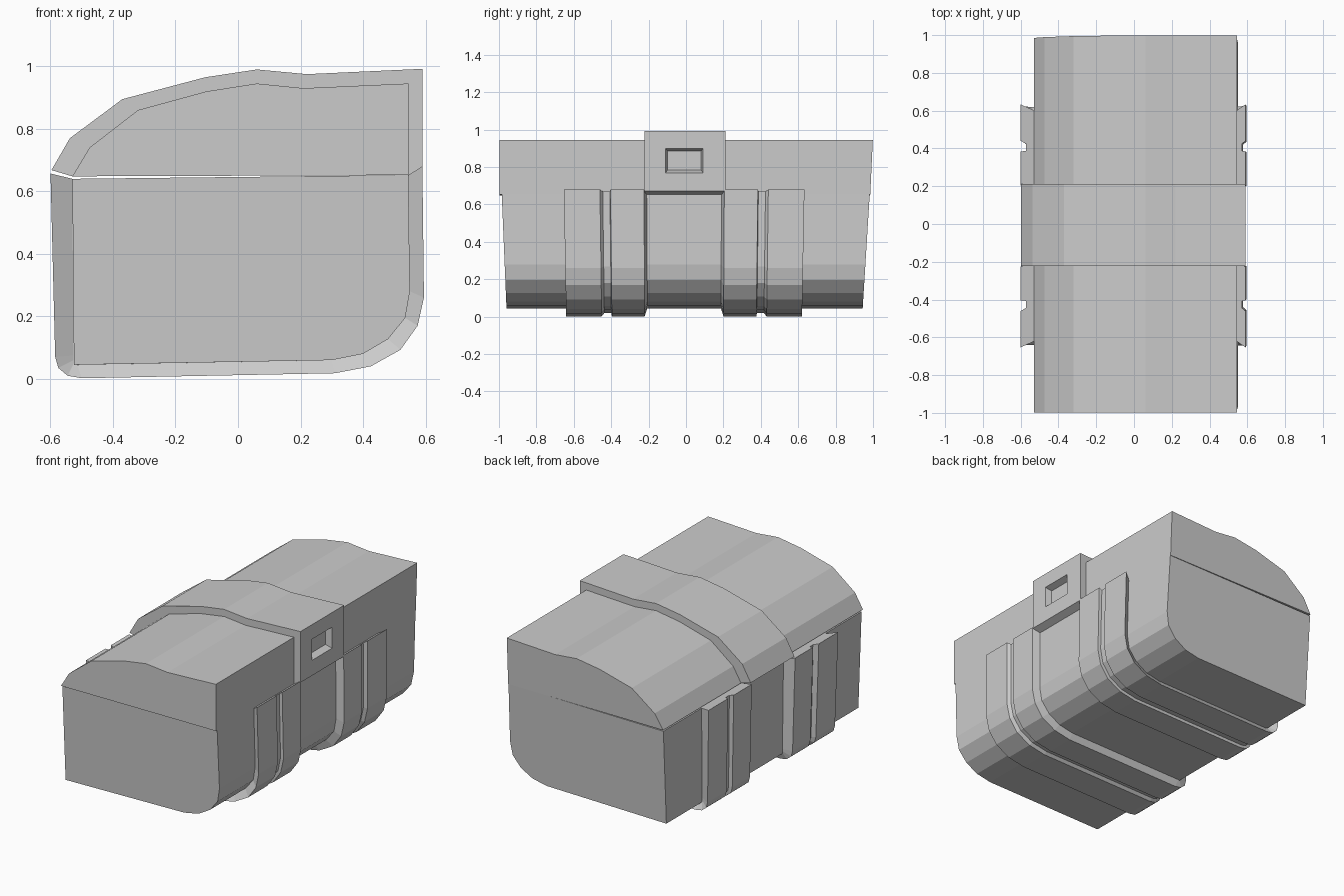
import bpy, bmesh

if "Cube" in bpy.data.objects:
    bpy.data.objects.remove(bpy.data.objects["Cube"])

# matching inner (shell) and outer (raised band) outlines in x, z
BODY_IN = [(-.53, .64), (-.527, .075), (-.526, .06), (-.525, .05), (-.515, .045), (.30, .06),
           (.40, .08), (.48, .127), (.535, .195), (.55, .28), (.545, .652)]
BODY_OUT = [(-.60, .657), (-.585, .07), (-.575, .035), (-.545, .01), (-.50, .002), (.31, .018),
            (.425, .04), (.52, .093), (.575, .17), (.595, .26), (.59, .68)]
LID_IN = [(-.53, .648), (-.475, .74), (-.32, .86), (-.10, .92), (.06, .945), (.21, .93),
          (.545, .945), (.545, .652)]
LID_OUT = [(-.597, .668), (-.538, .77), (-.37, .895), (-.105, .965), (.06, .99), (.22, .975),
           (.59, .992), (.59, .672)]


def finish(name, bm):
    bmesh.ops.recalc_face_normals(bm, faces=bm.faces[:])
    me = bpy.data.meshes.new(name)
    bm.to_mesh(me)
    bm.free()
    ob = bpy.data.objects.new(name, me)
    bpy.context.collection.objects.link(ob)
    return ob


def bridge(name, rings):
    """Closed solid through a list of equal-length rings."""
    bm = bmesh.new()
    vr = [[bm.verts.new(p) for p in r] for r in rings]
    n = len(vr[0])
    for a, b in zip(vr, vr[1:]):
        for i in range(n):
            j = (i + 1) % n
            bm.faces.new((a[i], a[j], b[j], b[i]))
    bm.faces.new(vr[0])
    bm.faces.new(vr[-1][::-1])
    return finish(name, bm)


def shell(name, outline, y_front, y_back):
    """Prism along y whose ends may lean with height."""
    return bridge(name, [[(x, f(z), z) for x, z in outline] for f in (y_front, y_back)])


def band(name, inner, outer, section, side=1, centre=0.0, taper=0.0):
    """Sweep a section of (height 0..1, y) between the inner and outer outline."""
    rings = []
    for (xi, zi), (xo, zo) in zip(inner, outer):
        ring = []
        for t, y in section:
            z = zi + (zo - zi) * t
            k = 1 - taper * (.66 - z)
            ring.append((xi + (xo - xi) * t, centre + side * y * k, z))
        rings.append(ring)
    return bridge(name, rings)


# box body, ends narrowing to the bottom
body = [p for i, p in enumerate(BODY_IN) if i not in (1, 2, 3)]
body[1] = (-.525, .045)
shell("box_body", body,
      lambda z: -.985 + .025 * (.65 - z) / .6,
      lambda z: .982 - .037 * (.65 - z) / .6)

# domed lid
shell("lid", LID_IN,
      lambda z: -.998,
      lambda z: .985 + .014 * (z - .65) / .3)

# grooved straps wrapping the body on both sides of the middle
STRAP = [(-.1, .20), (0, .20), (1, .215), (1, .394), (.6, .397), (.6, .435),
         (1, .45), (1, .643), (0, .612), (-.1, .612)]
for label, side in (("front", -1), ("back", 1)):
    band(label + "_strap", BODY_IN, BODY_OUT, STRAP, side, -.01, .03)

# raised band over the lid
clasp = band("lid_band", LID_IN, LID_OUT, [(0, -.217), (1, -.217), (1, .217), (0, .217)], 1, -.006)

# tapered recess in the clasp face
rings = []
for x, g in ((.545, -.002), (.635, .042)):
    rings.append([(x, -.10 - g / 2, .783 - g * .8), (x, .082 + g / 2, .783 - g * .8),
                  (x, .082 + g / 2, .887 + g * .7), (x, -.10 - g / 2, .887 + g * .7)])
for p, r in zip((.55, .635), range(2)):
    rings[r] = [(p, y, z) for _, y, z in rings[r]]
cutter = bridge("recess_cutter", rings)
cutter.hide_render = True
mod = clasp.modifiers.new("recess", 'BOOLEAN')
mod.operation = 'DIFFERENCE'
mod.solver = 'EXACT'
mod.object = cutter
bpy.context.view_layer.objects.active = clasp
bpy.ops.object.modifier_apply(modifier=mod.name)
bpy.data.objects.remove(cutter)
